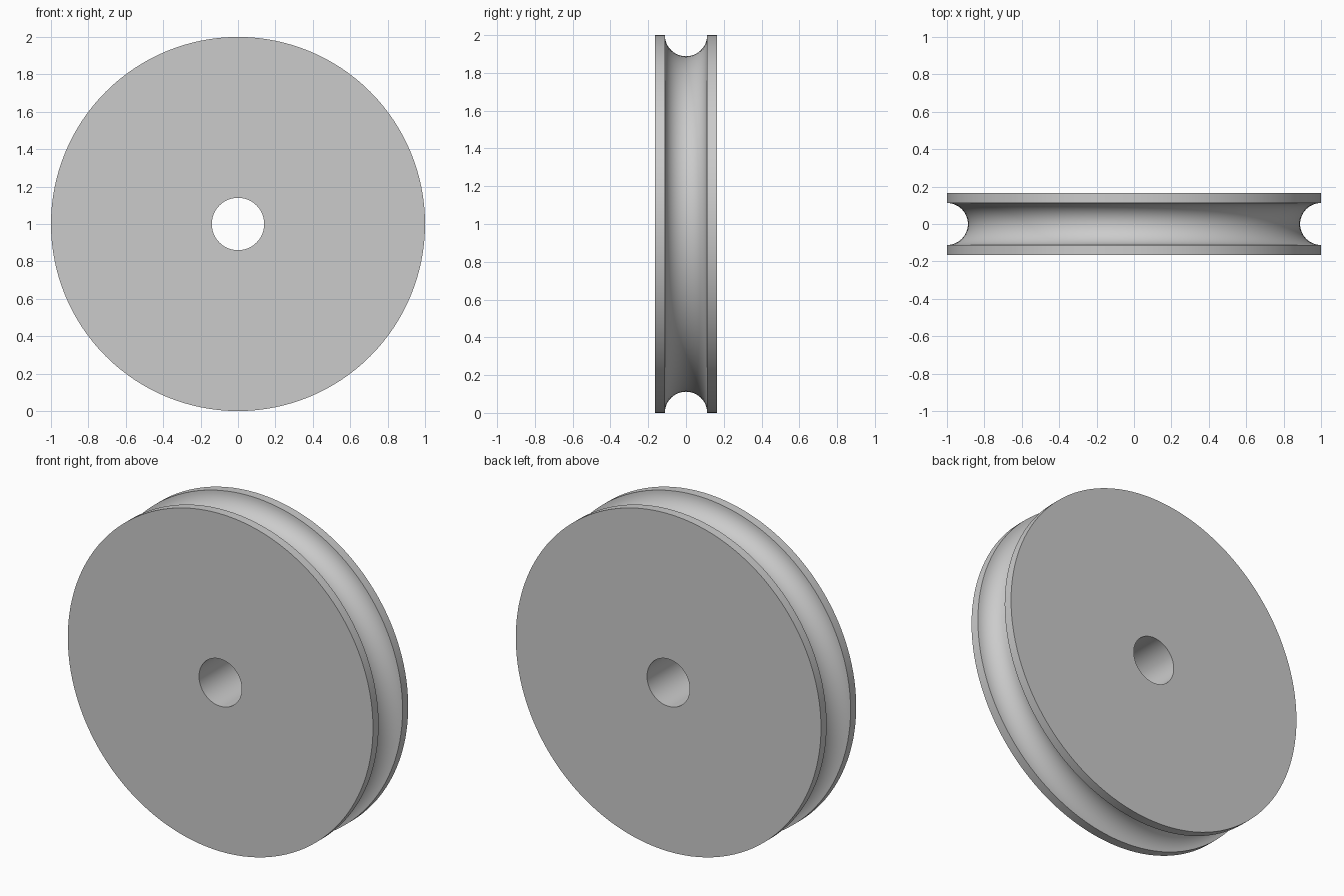
import bpy
import bmesh
import math
from mathutils import Vector

default = bpy.data.objects.get("Cube")
if default:
    bpy.data.objects.remove(default, do_unlink=True)

RIM, BORE, HALF_WIDTH, GROOVE = 1.0, 0.14, 0.165, 0.112
SEGMENTS, GROOVE_STEPS = 128, 24

# Plain grey material
grey = bpy.data.materials.new("light_grey")
grey.use_nodes = True
colour = (0.6, 0.6, 0.6, 1)
grey.diffuse_color = colour
grey.node_tree.nodes["Principled BSDF"].inputs["Base Color"].default_value = colour

# Cross-section as (radius, y): flat sides, bore and half-round rope groove
profile = [(BORE, -HALF_WIDTH), (RIM, -HALF_WIDTH)]
for i in range(GROOVE_STEPS + 1):
    a = math.pi * i / GROOVE_STEPS
    profile.append((RIM - GROOVE * math.sin(a), -GROOVE * math.cos(a)))
profile += [(RIM, HALF_WIDTH), (BORE, HALF_WIDTH)]

# Revolve the section around the axle
bm = bmesh.new()
verts = [bm.verts.new((r, y, 0)) for r, y in profile]
edges = [bm.edges.new((v, verts[(i + 1) % len(verts)])) for i, v in enumerate(verts)]
bmesh.ops.spin(bm, geom=verts + edges, cent=Vector(), axis=(0, 1, 0),
               angle=math.tau, steps=SEGMENTS, use_merge=True)
bmesh.ops.remove_doubles(bm, verts=bm.verts[:], dist=0.0001)
bmesh.ops.recalc_face_normals(bm, faces=bm.faces[:])
bmesh.ops.translate(bm, verts=bm.verts[:], vec=(0, 0, RIM))

mesh = bpy.data.meshes.new("pulley_wheel")
bm.to_mesh(mesh)
bm.free()
mesh.materials.append(grey)
wheel = bpy.data.objects.new("pulley_wheel", mesh)
bpy.context.collection.objects.link(wheel)

# Smooth curves with crisp rim edges
bpy.ops.object.select_all(action="DESELECT")
wheel.select_set(True)
bpy.context.view_layer.objects.active = wheel
bpy.ops.object.shade_smooth_by_angle(angle=math.radians(30))
